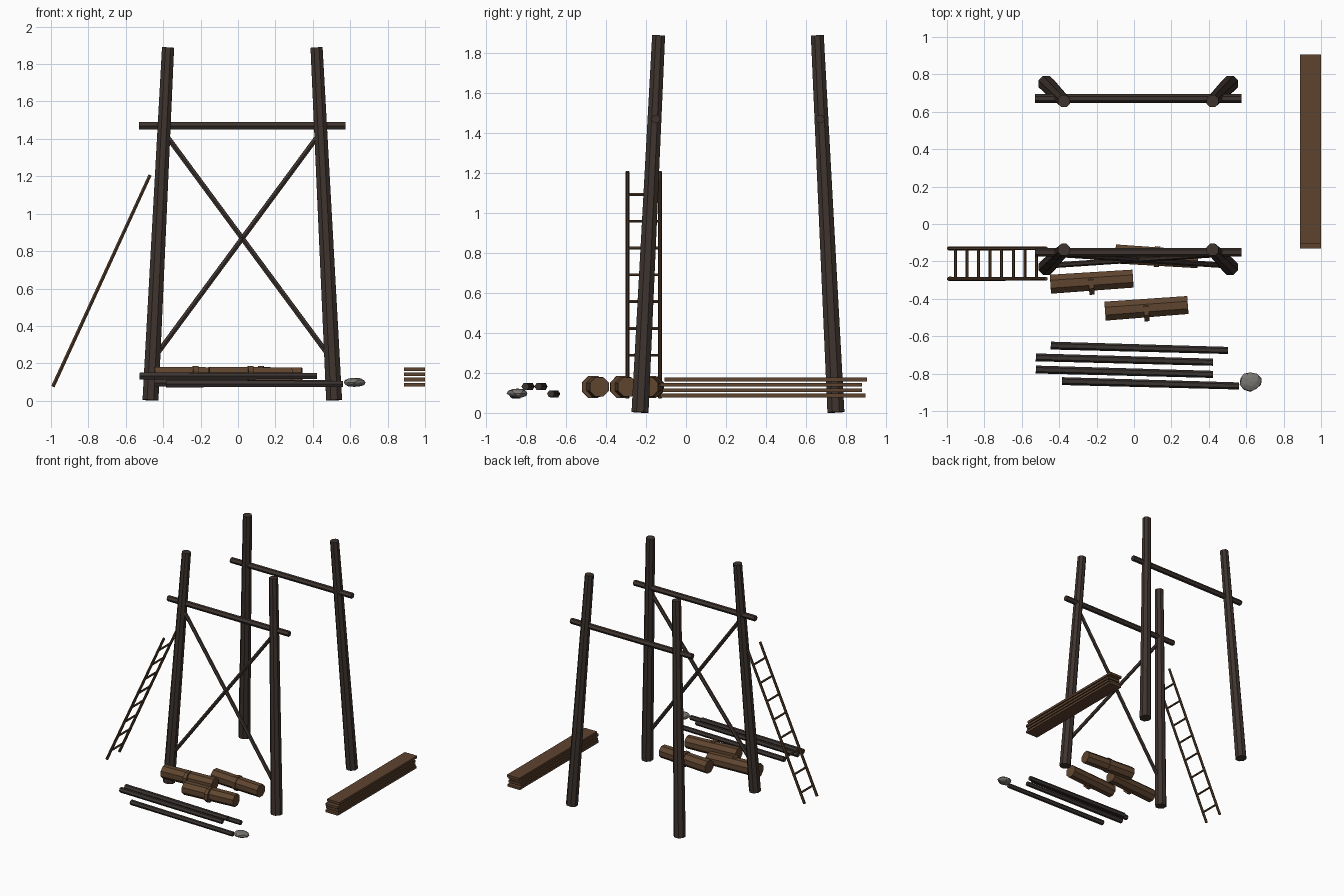
import bpy, bmesh, math, random
from mathutils import Vector, Matrix

cube = bpy.data.objects.get("Cube")
if cube:
    bpy.data.objects.remove(cube, do_unlink=True)
random.seed(4)


def material(name, rgb):
    m = bpy.data.materials.new(name)
    m.use_nodes = True
    m.diffuse_color = (*rgb, 1)
    m.node_tree.nodes["Principled BSDF"].inputs["Base Color"].default_value = (*rgb, 1)
    return m


dark_wood = material("dark weathered wood", (0.048, 0.034, 0.028))
pole_wood = material("dark pole wood", (0.042, 0.033, 0.030))
log_wood = material("log wood", (0.115, 0.060, 0.029))
plank_wood = material("plank wood", (0.110, 0.056, 0.028))
ladder_wood = material("ladder wood", (0.085, 0.045, 0.022))
stone = material("grey stone", (0.19, 0.18, 0.165))


def finish(name, bm, mat):
    mesh = bpy.data.meshes.new(name)
    bm.to_mesh(mesh)
    bm.free()
    mesh.materials.append(mat)
    obj = bpy.data.objects.new(name, mesh)
    bpy.context.collection.objects.link(obj)
    return obj


def add_beam(bm, a, b, r1, r2, sides):
    """Faceted round timber running from point a to point b."""
    a, b = Vector(a), Vector(b)
    d = b - a
    turn = d.to_track_quat('Z', 'Y').to_matrix().to_4x4()
    spin = Matrix.Rotation(math.pi / sides, 4, 'Z')
    bmesh.ops.create_cone(bm, cap_ends=True, segments=sides, radius1=r1, radius2=r2,
                          depth=d.length, matrix=Matrix.Translation((a + b) / 2) @ turn @ spin)


def beam(name, a, b, r1, r2, sides, mat):
    bm = bmesh.new()
    add_beam(bm, a, b, r1, r2, sides)
    return finish(name, bm, mat)


# Tower: four leaning, tapered legs
CX, CY = 0.023, 0.26
for depth, sy in (("front", -1), ("back", 1)):
    for side, sx in (("right", -1), ("left", 1)):
        beam(f"{depth}_{side}_leg", (CX + sx * 0.491, CY + sy * 0.49, 0.003),
             (CX + sx * 0.397, CY + sy * 0.397, 1.888), 0.046, 0.035, 8, dark_wood)
    # Crossbar tying each pair of legs
    y = CY + sy * 0.411
    beam(f"{depth}_crossbar", (-0.53, y, 1.47), (0.575, y, 1.47), 0.023, 0.023, 6, dark_wood)

# Crossed braces on the front
for side, sx in (("right", -1), ("left", 1)):
    beam(f"brace_from_{side}", (CX + sx * 0.415, -0.163, 1.43),
         (CX - sx * 0.475, -0.222, 0.225), 0.015, 0.015, 6, dark_wood)

# Ladder leaning at the side
foot, head = Vector((-0.99, 0, 0.075)), Vector((-0.47, 0, 1.207))
bm = bmesh.new()
near, far = Vector((0, -0.293, 0)), Vector((0, -0.130, 0))
for rail in (near, far):
    add_beam(bm, foot + rail, head + rail, 0.011, 0.010, 6)
for i in range(8):
    p = foot.lerp(head, 0.07 + i * 0.1185)
    add_beam(bm, p + near, p + far, 0.008, 0.008, 6)
finish("ladder", bm, ladder_wood)

# Short logs, each with a stub ring around the middle
logs = [((-0.447, -0.322), (-0.005, -0.292), (-0.228, -0.323)),
        ((-0.155, -0.466), (0.288, -0.433), (0.066, -0.465)),
        ((-0.10, -0.160), (0.342, -0.188), (0.123, -0.175))]
for i, (a, b, c) in enumerate(logs):
    beam(f"log_{i + 1}", (*a, 0.13), (*b, 0.13), 0.055, 0.052, 8, log_wood)
    along = (Vector(b) - Vector(a)).normalized() * 0.014
    c = Vector(c)
    beam(f"log_band_{i + 1}", (*(c - along), 0.13), (*(c + along), 0.13),
         0.060, 0.060, 8, log_wood)

# Long poles lying on the ground
poles = [(-0.445, -0.650, 0.095), (-0.525, -0.713, 0.132),
         (-0.525, -0.778, 0.132), (-0.385, -0.840, 0.090)]
for i, (x, y, z) in enumerate(poles):
    beam(f"pole_{i + 1}", (x, y, z), (x + 0.947, y - 0.026, z), 0.021, 0.019, 6, pole_wood)

# Flat stone at the end of the last pole
bm = bmesh.new()
bmesh.ops.create_icosphere(bm, subdivisions=2, radius=1)
for v in bm.verts:
    v.co *= random.uniform(0.9, 1.06)
bmesh.ops.scale(bm, vec=(0.060, 0.053, 0.025), verts=bm.verts)
bmesh.ops.translate(bm, vec=(0.622, -0.842, 0.098), verts=bm.verts)
finish("stone", bm, stone)

# Stack of planks
for i, (y0, y1) in enumerate([(-0.128, 0.897), (-0.118, 0.88), (-0.130, 0.88), (-0.108, 0.905)]):
    bm = bmesh.new()
    bmesh.ops.create_cube(bm, size=1)
    bmesh.ops.scale(bm, vec=(0.113, y1 - y0, 0.019), verts=bm.verts)
    bmesh.ops.translate(bm, vec=(0.9435, (y0 + y1) / 2, 0.0865 + i * 0.027), verts=bm.verts)
    finish(f"plank_{i + 1}", bm, plank_wood)
